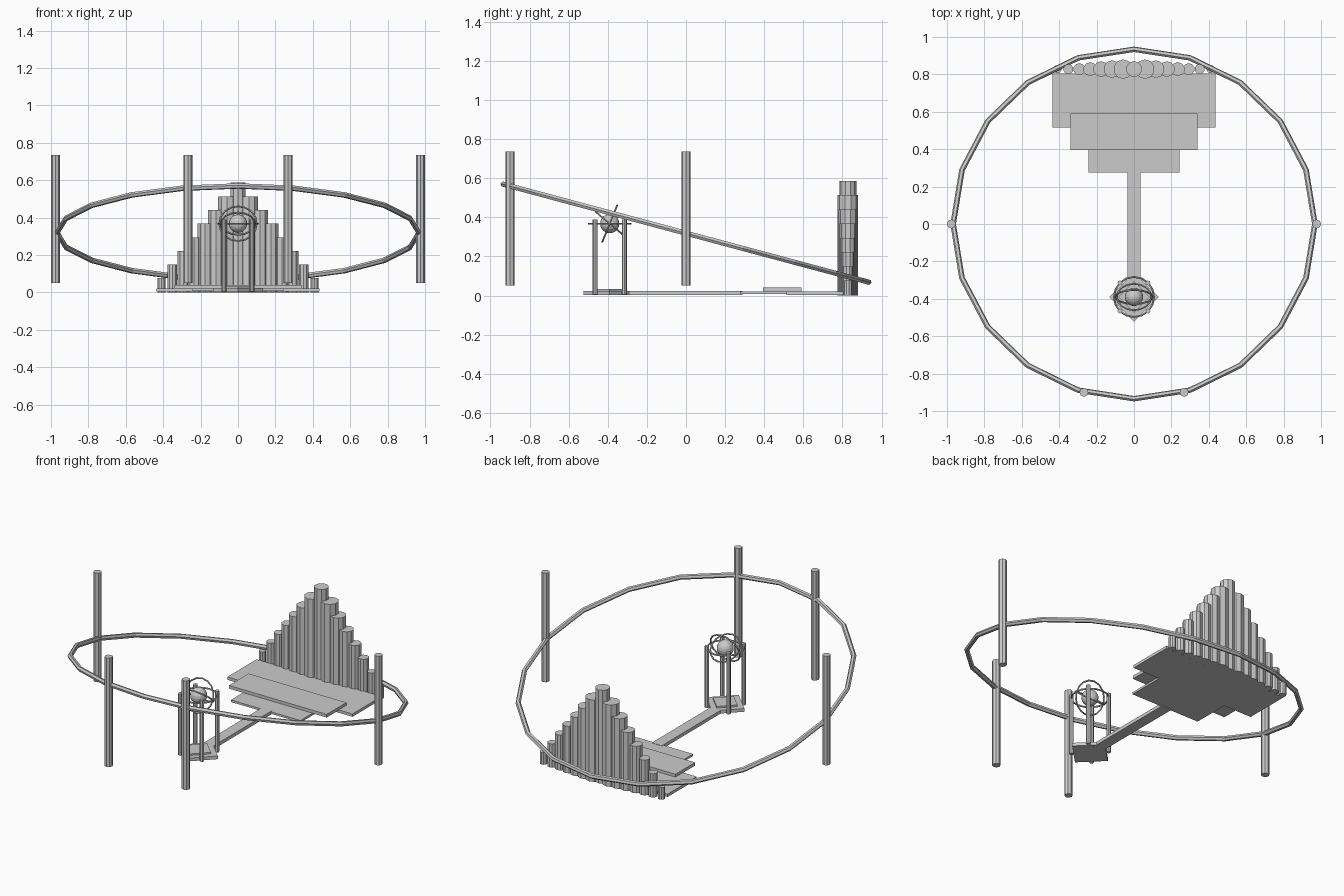
import bpy
from math import radians

if "Cube" in bpy.data.objects:
    bpy.data.objects.remove(bpy.data.objects["Cube"])


def name_it(name):
    ob = bpy.context.object
    ob.name = name
    return ob


def column(name, x, y, z0, z1, r, sides, turn=0.0):
    bpy.ops.mesh.primitive_cylinder_add(vertices=sides, radius=r, depth=z1 - z0,
                                        location=(x, y, (z0 + z1) / 2), rotation=(0, 0, turn))
    return name_it(name)


def slab(name, half_x, y0, y1, z0, z1):
    bpy.ops.mesh.primitive_cube_add(size=1, location=(0, (y0 + y1) / 2, (z0 + z1) / 2))
    ob = name_it(name)
    ob.scale = (2 * half_x, y1 - y0, z1 - z0)
    return ob


def ring(name, loc, major, minor, rot, seg, sides):
    bpy.ops.mesh.primitive_torus_add(major_segments=seg, minor_segments=sides, major_radius=major,
                                     minor_radius=minor, location=loc, rotation=rot)
    return name_it(name)


# Large tilted ring
ring("tilted_ring", (0, 0, 0.319), 0.967, 0.015, (radians(-15), 0, 0), 20, 6)

# Posts holding the ring
for s in (-1, 1):
    column("side_post", s * 0.976, 0, 0.051, 0.736, 0.024, 8)
    column("front_post", s * 0.268, -0.9, 0.051, 0.736, 0.024, 8)

# Stepped back pipes, tallest in the middle
for i in range(-7, 8):
    k = abs(i)
    r = 0.043 if k == 0 else 0.057 - 0.005 * k
    column("pipe", i * 0.0585, 0.828, 0, 0.587 - 0.073 * k, r, 10)

# Platforms and walkway
slab("large_platform", 0.435, 0.515, 0.805, 0.004, 0.022)
slab("middle_platform", 0.34, 0.395, 0.59, 0.02, 0.04)
slab("small_platform", 0.242, 0.275, 0.6, 0.008, 0.021)
slab("walkway", 0.035, -0.32, 0.29, 0.002, 0.023)

# Pedestal with four rods
column("pedestal_base", 0, -0.39, 0.003, 0.023, 0.133, 4)
column("pedestal_step", 0, -0.39, 0.02, 0.033, 0.085, 4)
for sx in (-1, 1):
    for sy in (-1, 1):
        column("pedestal_rod", sx * 0.075, -0.39 + sy * 0.075, 0.005, 0.39, 0.013, 8)

# Globe with nested rings
c = (0, -0.39, 0.368)
bpy.ops.mesh.primitive_uv_sphere_add(segments=16, ring_count=10, radius=0.049, location=c)
name_it("globe")
ring("flat_ring", c, 0.107, 0.005, (0, 0, 0), 16, 6)
ring("steep_ring", c, 0.1, 0.005, (radians(68), 0, 0), 16, 6)
ring("slanted_ring", c, 0.092, 0.005, (radians(-40), 0, 0), 16, 6)
